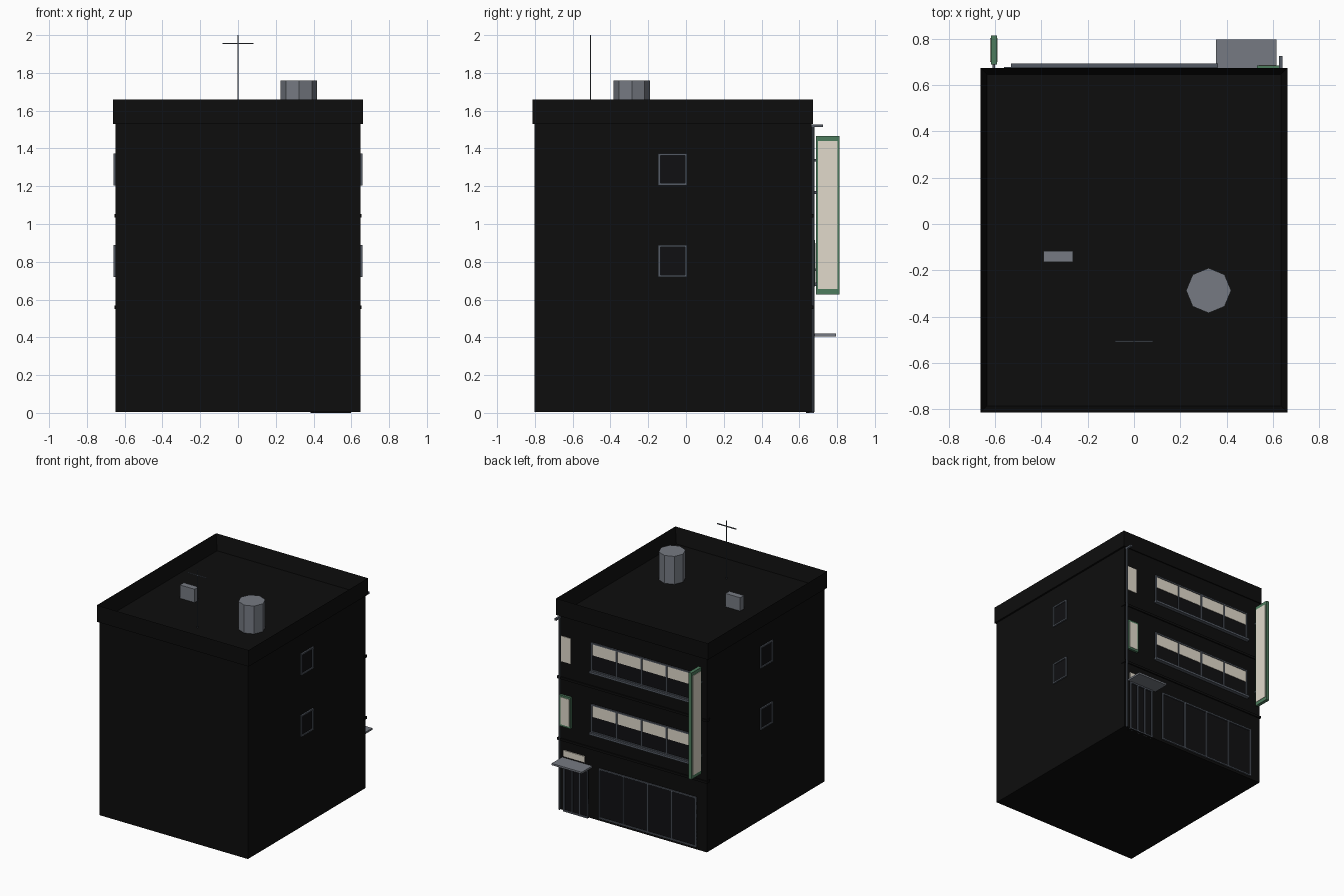
import bpy, bmesh, math

if "Cube" in bpy.data.objects:
    bpy.data.objects.remove(bpy.data.objects["Cube"])

def mat(name, r, g, b):
    m = bpy.data.materials.new(name)
    m.diffuse_color = (r, g, b, 1)
    m.use_nodes = True
    m.node_tree.nodes["Principled BSDF"].inputs["Base Color"].default_value = m.diffuse_color
    return m

BLACK = mat("near_black", .004, .004, .004)
GLASS = mat("dark_glass", .005, .005, .006)
FRAME = mat("frame_grey", .09, .105, .13)
METAL = mat("light_grey", .18, .195, .225)
GREEN = mat("sign_green", .075, .2, .11)
CREAM = mat("cream", .75, .7, .6)

def finish(name, bm, m):
    me = bpy.data.meshes.new(name)
    bm.to_mesh(me)
    bm.free()
    me.materials.append(m)
    ob = bpy.data.objects.new(name, me)
    bpy.context.collection.objects.link(ob)
    return ob

def add_box(bm, x, y, z):
    vs = bmesh.ops.create_cube(bm, size=1)["verts"]
    for v in vs:
        for i, (a, b) in enumerate((x, y, z)):
            v.co[i] = (a + b) / 2 + v.co[i] * (b - a)

def boxes(name, m, *items):
    bm = bmesh.new()
    for it in items:
        add_box(bm, *it)
    return finish(name, bm, m)

def cyl(name, m, x, y, z0, z1, r, n):
    bm = bmesh.new()
    bmesh.ops.create_cone(bm, cap_ends=True, segments=n, radius1=r, radius2=r, depth=z1 - z0)
    bmesh.ops.translate(bm, verts=bm.verts, vec=(x, y, (z0 + z1) / 2))
    return finish(name, bm, m)

W, F, B = .648, .665, -.802        # half width, facade y, rear y

def facade_frame(name, x0, x1, z0, z1, panes, t=.011, depth=.012):
    """Frame and mullions standing on the facade."""
    y = (F - .01, F + depth)
    items = [((x0, x1), y, (z0, z0 + t)), ((x0, x1), y, (z1 - t, z1))]
    for i in range(panes + 1):
        c = x0 + t / 2 + (x1 - x0 - t) * i / panes
        items.append(((c - t / 2, c + t / 2), y, (z0 + t, z1 - t)))
    boxes(name, FRAME, *items)
    boxes(name + "_glass", GLASS, ((x0, x1), (F - .005, F + .003), (z0, z1)))

# main block with recessed roof and projecting parapet
boxes("walls", BLACK, ((-W, W), (B, F), (.005, 1.535)))
bm = bmesh.new()
add_box(bm, (-.662, .662), (-.813, .673), (1.53, 1.66))
bm.faces.ensure_lookup_table()
top = max(bm.faces, key=lambda f: f.calc_center_median().z)
bmesh.ops.inset_region(bm, faces=[top], thickness=.04)
bmesh.ops.translate(bm, verts=top.verts, vec=(0, 0, -.12))
finish("parapet_and_roof", bm, BLACK)

# floor bands across the facade
for i, z in enumerate((.55, 1.035)):
    boxes(f"floor_band_{i}", BLACK, ((-.654, .654), (F - .03, F + .009), (z, z + .018)))

# strip windows with blinds and sills on both upper floors
for i, z in enumerate((.685, 1.17)):
    facade_frame(f"strip_window_{i}", -.525, .357, z, z + .225, 4)
    boxes(f"blind_{i}", CREAM, ((-.52, .352), (F - .002, F + .006), (z + .125, z + .216)))
    boxes(f"sill_{i}", FRAME, ((-.53, .363), (F - .01, .693), (z - .012, z + .004)))

# shopfront and entrance door
facade_frame("shopfront", -.56, .29, .025, .42, 4)
facade_frame("entrance_door", .385, .597, 0, .40, 3)
boxes("door_step", BLACK, ((.385, .597), (F - .03, F + .01), (0, .008)))
boxes("door_canopy", METAL, ((.353, .615), (F - .01, .795), (.405, .419)))
boxes("door_sign", CREAM, ((.415, .6), (F - .005, F + .008), (.43, .48)))

# narrow stair window and small framed sign
boxes("stair_window", CREAM, ((.54, .62), (F - .005, F + .005), (1.175, 1.375)))
boxes("small_sign_frame", GREEN, ((.53, .625), (F - .01, F + .018), (.67, .915)))
boxes("small_sign_panel", CREAM, ((.54, .615), (F, F + .021), (.685, .9)))

# projecting vertical sign
boxes("blade_sign_body", GREEN, ((-.618, -.592), (.688, .813), (.628, 1.467)))
boxes("blade_sign_panels", CREAM, ((-.621, -.589), (.698, .802), (.655, 1.44)))
boxes("blade_sign_brackets", FRAME, *[((-.61, -.6), (F - .01, .695), (z, z + .015)) for z in (.75, 1.33)])

# side windows on both flanks
for s, side in ((-1, "left"), (1, "right")):
    for i, z in enumerate((.72, 1.205)):
        xs = tuple(sorted((s * (W - .01), s * .659)))
        y0, y1, z1, t = -.147, .005, z + .168, .011
        boxes(f"{side}_window_frame_{i}", FRAME,
              (xs, (y0, y1), (z, z + t)), (xs, (y0, y1), (z1 - t, z1)),
              (xs, (y0, y0 + t), (z + t, z1 - t)), (xs, (y1 - t, y1), (z + t, z1 - t)))
        gx = tuple(sorted((s * (W - .005), s * (W + .003))))
        boxes(f"{side}_window_glass_{i}", GLASS, (gx, (y0 + t, y1 - t), (z + t, z1 - t)))

# drainpipe with spout
cyl("drainpipe", FRAME, .633, F + .008, .005, 1.525, .008, 8)
boxes("drain_spout", FRAME, ((.625, .641), (F, .725), (1.513, 1.528)))

# roof equipment
cyl("water_tank", METAL, .322, -.287, 1.535, 1.76, .097, 8)
boxes("roof_unit", METAL, ((-.39, -.263), (-.165, -.117), (1.535, 1.645)))
boxes("antenna", FRAME, ((-.003, .003), (-.509, -.503), (1.535, 2)),
      ((-.083, .083), (-.509, -.503), (1.952, 1.959)))
